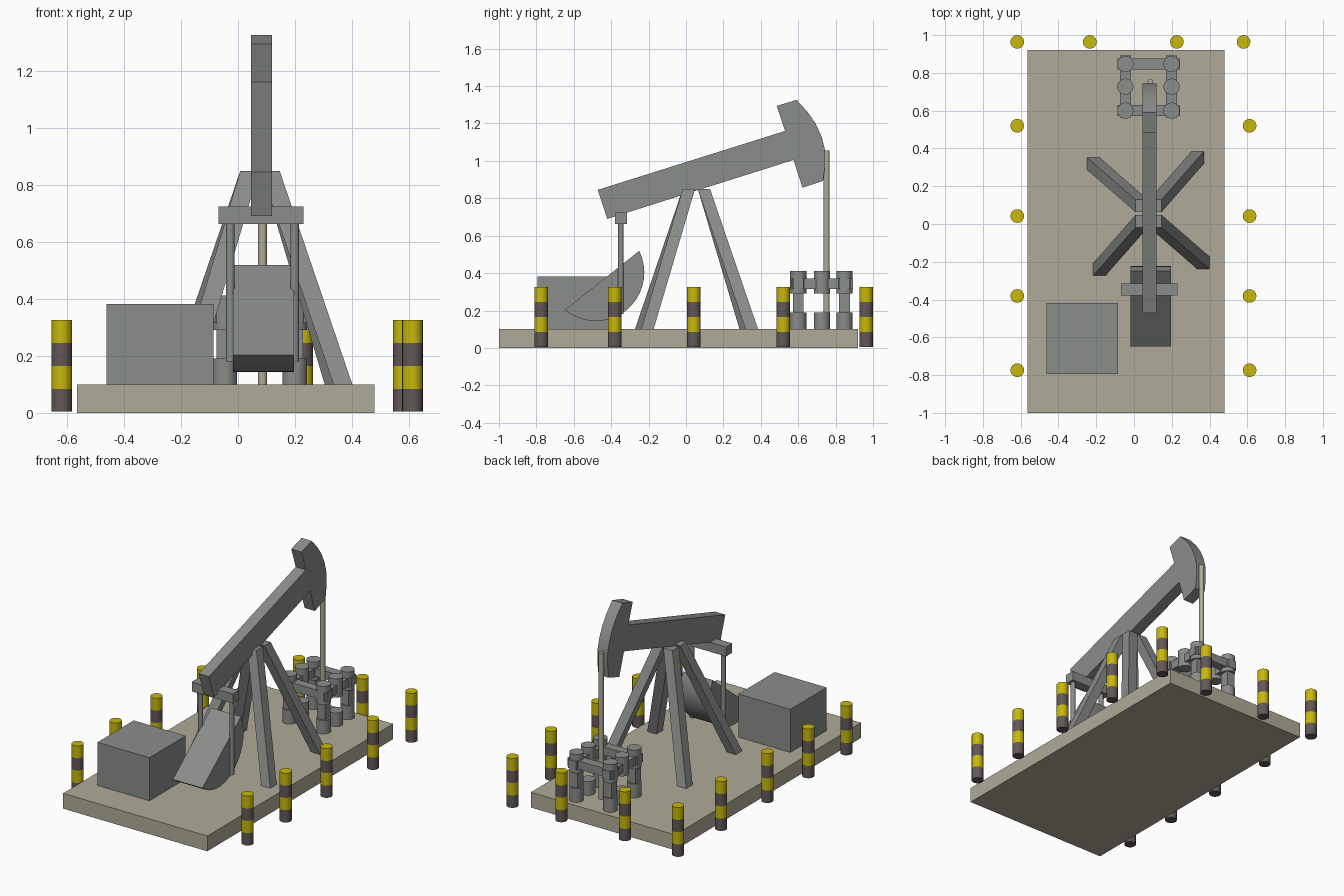
import bpy, bmesh, math
from mathutils import Matrix, Vector

if "Cube" in bpy.data.objects:
    bpy.data.objects.remove(bpy.data.objects["Cube"])


def material(name, r, g, b):
    lin = [((c / 255 + 0.055) / 1.055) ** 2.4 if c > 10 else c / 255 / 12.92 for c in (r, g, b)]
    m = bpy.data.materials.new(name)
    m.diffuse_color = (*lin, 1)
    m.use_nodes = True
    m.node_tree.nodes["Principled BSDF"].inputs["Base Color"].default_value = m.diffuse_color
    return m


STEEL = material("grey steel", 138, 141, 138)
CONCRETE = material("beige concrete", 176, 171, 152)
YELLOW = material("warning yellow", 200, 184, 12)
DARK = material("dark stripe", 98, 89, 87)


def finish(name, bm, *mats, smooth=False):
    bmesh.ops.recalc_face_normals(bm, faces=bm.faces)
    me = bpy.data.meshes.new(name)
    bm.to_mesh(me)
    bm.free()
    ob = bpy.data.objects.new(name, me)
    bpy.context.collection.objects.link(ob)
    for m in mats:
        me.materials.append(m)
    if smooth:
        bpy.ops.object.select_all(action='DESELECT')
        ob.select_set(True)
        bpy.context.view_layer.objects.active = ob
        bpy.ops.object.shade_smooth_by_angle(angle=math.radians(30))
    return ob


def loft(name, ring_a, ring_b, mat, smooth=False):
    """Solid between two matching outlines."""
    bm = bmesh.new()
    a = [bm.verts.new(p) for p in ring_a]
    b = [bm.verts.new(p) for p in ring_b]
    bm.faces.new(a)
    bm.faces.new(b)
    n = len(a)
    for i in range(n):
        j = (i + 1) % n
        bm.faces.new((a[i], a[j], b[j], b[i]))
    return finish(name, bm, mat, smooth=smooth)


def square(x0, x1, y0, y1, z):
    return [(x0, y0, z), (x1, y0, z), (x1, y1, z), (x0, y1, z)]


def box(name, x0, x1, y0, y1, z0, z1, mat):
    return loft(name, square(x0, x1, y0, y1, z0), square(x0, x1, y0, y1, z1), mat)


def side_profile(name, pts, x0, x1, mat, smooth=False):
    return loft(name, [(x0, y, z) for y, z in pts], [(x1, y, z) for y, z in pts], mat, smooth)


def cylinder_mesh(x, y, z0, z1, r, sides=24):
    bm = bmesh.new()
    bmesh.ops.create_cone(bm, cap_ends=True, segments=sides, radius1=r, radius2=r, depth=z1 - z0,
                          matrix=Matrix.Translation((x, y, (z0 + z1) / 2)))
    return bm


def cylinder(name, x, y, z0, z1, r, mat):
    return finish(name, cylinder_mesh(x, y, z0, z1, r), mat, smooth=True)


# Ground slab and motor housing
box("base_slab", -0.565, 0.478, -1, 0.92, 0, 0.1, CONCRETE)
box("motor_box", -0.462, -0.086, -0.793, -0.418, 0.1, 0.382, STEEL)

# Walking beam with curved head, one side profile
CX = 0.083
beam = [(-0.472, 0.845), (-0.421, 0.69), (0.575, 1.005), (0.623, 0.856), (0.733, 0.893),
        (0.744, 0.98), (0.743, 1.06), (0.725, 1.13), (0.693, 1.2), (0.65, 1.262),
        (0.591, 1.326), (0.485, 1.294), (0.53, 1.16)]
side_profile("walking_beam", beam, CX - 0.037, CX + 0.037, STEEL, smooth=True)

# Polished rod hanging from the head
cylinder("pump_rod", 0.086, 0.752, 0.1, 1.056, 0.016, CONCRETE)

# Four splayed legs: (foot x, foot y, top x, top y)
H = 0.033
legs = {"back_right": (0.337, 0.352, 0.113, 0.096), "front_right": (0.368, -0.206, 0.113, 0.015),
        "back_left": (-0.215, 0.319, 0.041, 0.096), "front_left": (-0.183, -0.240, 0.041, 0.015)}
for side, (fx, fy, tx, ty) in legs.items():
    loft(side + "_leg", square(fx - H, fx + H, fy - H, fy + H, 0.1),
         square(tx - H, tx + H, ty - H, ty + H, 0.849), STEEL)

# Rear crossbar and its two hanging rods
box("crossbar", -0.069, 0.229, -0.379, -0.315, 0.662, 0.724, STEEL)
for i, x in enumerate((-0.027, 0.199)):
    cylinder(f"pitman_rod_{i}", x, -0.348, 0.18, 0.67, 0.015, STEEL)

# Counterweight: circle segment cut by a sloping chord
a, b = Vector((-0.648, 0.203)), Vector((-0.25, 0.519))
chord = (b - a).normalized()
centre = (a + b) / 2 - 0.054 * Vector((chord.y, -chord.x))
radius = (a - centre).length
t0 = math.atan2(a.y - centre.y, a.x - centre.x)
t1 = math.atan2(b.y - centre.y, b.x - centre.x)
if t0 > t1:
    t0 -= 2 * math.pi
arc = [(centre.x + radius * math.cos(t0 + (t1 - t0) * i / 18),
        centre.y + radius * math.sin(t0 + (t1 - t0) * i / 18)) for i in range(19)]
side_profile("counterweight", arc, -0.018, 0.196, STEEL, smooth=True)

# Wellhead: valve cylinders, corner columns and connecting bars
XS, YS, W = (-0.046, 0.199), (0.600, 0.727, 0.847), 0.029
for i, x in enumerate(XS):
    for j, y in enumerate(YS):
        cylinder(f"valve_top_{i}{j}", x, y, 0.29, 0.412, 0.043, STEEL)
        cylinder(f"valve_foot_{i}{j}", x, y, 0.1, 0.19, 0.043, STEEL)
        if j != 1:
            box(f"valve_column_{i}{j}", x - W, x + W, y - W, y + W, 0.18, 0.3, STEEL)
    box(f"side_bar_{i}", x - W, x + W, YS[0] - 0.035, YS[2] + 0.045, 0.315, 0.37, STEEL)
for j in (0, 2):
    box(f"cross_bar_{j}", XS[0] - 0.042, XS[1] + 0.044, YS[j] - W, YS[j] + W, 0.317, 0.372, STEEL)

# Striped bollards around the slab
spots = [(x, y) for x in (-0.618, 0.612) for y in (-0.774, -0.381, 0.042, 0.520)]
spots += [(x, 0.964) for x in (-0.618, -0.234, 0.227, 0.580)]
Z0, BAND = 0.004, 0.0805
for i, (x, y) in enumerate(spots):
    bm = cylinder_mesh(x, y, Z0, Z0 + 4 * BAND, 0.036)
    for k in (1, 2, 3):
        bmesh.ops.bisect_plane(bm, geom=bm.verts[:] + bm.edges[:] + bm.faces[:],
                               plane_co=(0, 0, Z0 + k * BAND), plane_no=(0, 0, 1))
    for f in bm.faces:
        level = (f.calc_center_median().z - Z0) / BAND
        f.material_index = 0 if 1 < level < 2 or level > 3 else 1
    finish(f"bollard_{i}", bm, YELLOW, DARK, smooth=True)
